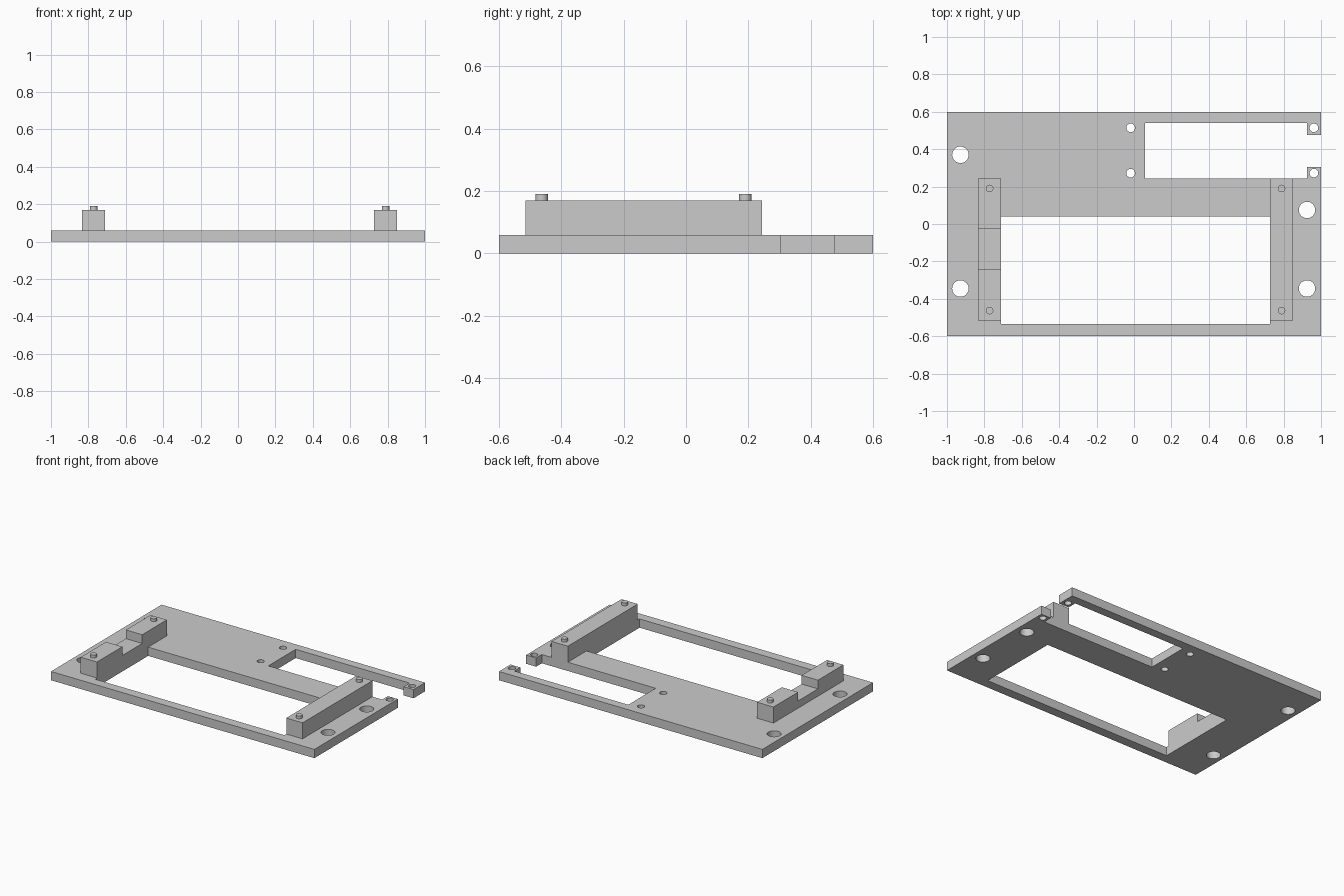
import bpy, bmesh
from math import cos, sin, tau
from mathutils import Matrix, Vector

cube = bpy.data.objects.get("Cube")
if cube:
    bpy.data.objects.remove(cube, do_unlink=True)

grey = bpy.data.materials.new("light_grey")
grey.use_nodes = True
grey.diffuse_color = (0.6, 0.6, 0.6, 1)
grey.node_tree.nodes["Principled BSDF"].inputs["Base Color"].default_value = (0.6, 0.6, 0.6, 1)


def circle(x, y, r, n=32):
    return [(x + r * cos(tau * i / n), y + r * sin(tau * i / n)) for i in range(n)]


def rectangle(x0, y0, x1, y1):
    return [(x0, y0), (x1, y0), (x1, y1), (x0, y1)]


def prism(name, loops, height, matrix=Matrix()):
    """Extrude a flat outline (first loop) with holes (other loops)."""
    curve = bpy.data.curves.new(name, 'CURVE')
    curve.dimensions = '2D'
    curve.fill_mode = 'BOTH'
    curve.extrude = height / 2
    for loop in loops:
        spline = curve.splines.new('POLY')
        spline.points.add(len(loop) - 1)
        for point, (x, y) in zip(spline.points, loop):
            point.co = (x, y, 0, 1)
        spline.use_cyclic_u = True
    helper = bpy.data.objects.new(name + "_outline", curve)
    bpy.context.collection.objects.link(helper)
    bpy.context.view_layer.update()
    evaluated = helper.evaluated_get(bpy.context.evaluated_depsgraph_get())
    mesh = bpy.data.meshes.new_from_object(evaluated)
    bpy.data.objects.remove(helper, do_unlink=True)

    # Weld the caps to the walls and move the base to the start plane
    bm = bmesh.new()
    bm.from_mesh(mesh)
    bmesh.ops.remove_doubles(bm, verts=bm.verts, dist=0.0001)
    bmesh.ops.translate(bm, verts=bm.verts, vec=Vector((0, 0, height / 2)))
    bmesh.ops.transform(bm, matrix=matrix, verts=bm.verts)
    bmesh.ops.recalc_face_normals(bm, faces=bm.faces)
    bm.to_mesh(mesh)
    bm.free()
    mesh.name = name
    mesh.materials.clear()
    mesh.materials.append(grey)
    obj = bpy.data.objects.new(name, mesh)
    bpy.context.collection.objects.link(obj)
    return obj


PLATE, RAIL_TOP, PIN_TOP = 0.06, 0.17, 0.19
RAIL_WIDTH, RAIL_FRONT, RAIL_BACK = 0.124, -0.515, 0.243
LEFT_EDGE, RIGHT_EDGE = 0.727, -0.71

# Base plate: outline with the side slot, window and screw holes
outline = [(-1, -0.6), (1, -0.6), (1, 0.305), (0.925, 0.305), (0.925, RAIL_BACK),
           (0.06, RAIL_BACK), (0.06, 0.54), (0.925, 0.54), (0.925, 0.475),
           (1, 0.475), (1, 0.6), (-1, 0.6)]
window = rectangle(RIGHT_EDGE, -0.535, LEFT_EDGE, 0.04)
big_holes = [circle(x, y, 0.044) for x, y in
             [(-0.928, 0.37), (-0.928, -0.345), (0.925, 0.075), (0.925, -0.345)]]
small_holes = [circle(x, y, 0.023) for x in (-0.018, 0.962) for y in (0.272, 0.514)]
prism("base_plate", [outline, window] + big_holes + small_holes, PLATE)

# Rails: side profiles (y, z) extruded along x
plain = rectangle(RAIL_FRONT, PLATE, RAIL_BACK, RAIL_TOP)
notch = [(-0.025, RAIL_TOP), (-0.025, 0.11), (-0.24, 0.11), (-0.24, RAIL_TOP)]
notched = plain[:3] + notch + plain[3:]
for side, profile, x in (("left", plain, LEFT_EDGE),
                         ("right", notched, RIGHT_EDGE - RAIL_WIDTH)):
    to_side = Matrix(((0, 0, 1, x), (1, 0, 0, 0), (0, 1, 0, 0), (0, 0, 0, 1)))
    prism(side + "_rail", [profile], RAIL_WIDTH, to_side)
    # Locating pins on the rail
    for end, y in (("front", -0.463), ("back", 0.19)):
        pin = circle(x + RAIL_WIDTH / 2, y, 0.02)
        prism(f"{side}_{end}_pin", [pin], PIN_TOP - RAIL_TOP,
              Matrix.Translation((0, 0, RAIL_TOP)))

# Smooth round walls, sharp edges
for obj in bpy.context.collection.objects:
    if obj.name.endswith(("plate", "rail", "pin")):
        bpy.ops.object.select_all(action='DESELECT')
        obj.select_set(True)
        bpy.context.view_layer.objects.active = obj
        bpy.ops.object.shade_smooth_by_angle()
